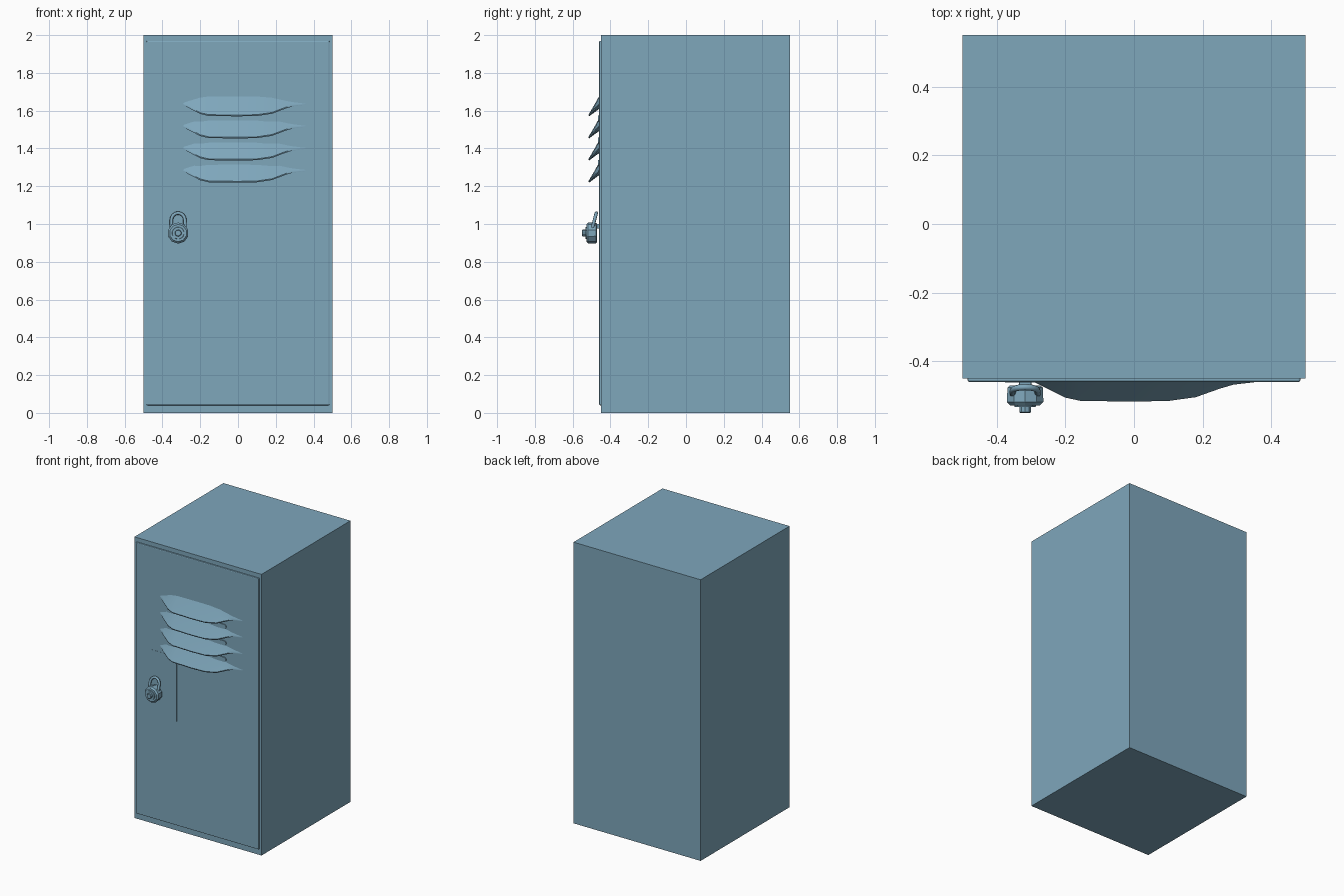
import bpy, bmesh, math
from mathutils import Vector

default = bpy.data.objects.get("Cube")
if default:
    bpy.data.objects.remove(default, do_unlink=True)

# Single painted steel colour
paint = bpy.data.materials.new("steel_blue_paint")
paint.use_nodes = True
colour = (0.21, 0.385, 0.50, 1)
paint.diffuse_color = colour
paint.node_tree.nodes["Principled BSDF"].inputs["Base Color"].default_value = colour


def finish(name, bm, smooth=None):
    bmesh.ops.recalc_face_normals(bm, faces=bm.faces)
    mesh = bpy.data.meshes.new(name)
    bm.to_mesh(mesh)
    bm.free()
    mesh.materials.append(paint)
    obj = bpy.data.objects.new(name, mesh)
    bpy.context.collection.objects.link(obj)
    if smooth:
        bpy.ops.object.select_all(action="DESELECT")
        obj.select_set(True)
        bpy.context.view_layer.objects.active = obj
        bpy.ops.object.shade_smooth_by_angle(angle=math.radians(smooth))
    return obj


def box(name, lo, hi, bevel=0):
    bm = bmesh.new()
    bmesh.ops.create_cube(bm, size=1)
    for v in bm.verts:
        v.co = [a + (c + 0.5) * (b - a) for a, b, c in zip(lo, hi, v.co)]
    if bevel:
        bmesh.ops.bevel(bm, geom=bm.edges[:], offset=bevel, segments=2,
                        profile=0.5, affect="EDGES")
    return finish(name, bm)


def loft(name, rings, smooth=None):
    """Skin closed rings of points and cap both ends."""
    bm = bmesh.new()
    rows = [[bm.verts.new(p) for p in ring] for ring in rings]
    n = len(rows[0])
    for a, b in zip(rows, rows[1:]):
        for i in range(n):
            j = (i + 1) % n
            bm.faces.new((a[i], a[j], b[j], b[i]))
    bm.faces.new(rows[0])
    bm.faces.new(rows[-1])
    return finish(name, bm, smooth)


def turned(name, centre, profile, sides, smooth=None):
    """Turn (y, radius) steps about an axis along y."""
    cx, cz = centre
    rings = []
    for y, r in profile:
        angles = [math.tau * (i + 0.5) / sides for i in range(sides)]
        rings.append([(cx + r * math.cos(a), y, cz + r * math.sin(a)) for a in angles])
    return loft(name, rings, smooth)


# Cabinet, and door with a rounded edge
box("cabinet", (-0.5, -0.45, 0), (0.5, 0.55, 2))
box("door", (-0.485, -0.46, 0.04), (0.485, -0.445, 1.97), 0.006)

# Thin lock plate
box("lock_plate", (-0.375, -0.461, 0.78), (-0.16, -0.455, 1.24))

# Pressed louvres: each station is x, bulge fraction
stations = [(-0.29, 0.02), (-0.265, 0.25), (-0.2, 0.8), (-0.155, 0.97),
            (0, 1), (0.1, 0.97), (0.18, 0.78), (0.25, 0.35),
            (0.29, 0.15), (0.36, 0.01)]
FACE = -0.459
for k in range(4):
    lip = 1.57 - 0.117 * k
    rings = []
    for x, f in stations:
        y = FACE - 0.058 * f
        z = lip + 0.062 * (1 - f)
        top = lip + 0.108 - 0.035 * (1 - f)
        rings.append([(x, FACE, top),
                      (x, FACE - 0.024 * f, top - 0.4 * (top - z)),
                      (x, y, z + 0.007),
                      (x, y + 0.004 * f, z),
                      (x, FACE, z + 0.04 * f)])
    loft("louvre_%d" % (k + 1), rings, 40)

    # Rounded slot rim between neighbouring louvres
    if k < 3:
        outline = []
        for side, cx in ((1, 0.215), (-1, -0.225)):
            for i in range(7):
                a = -math.pi / 2 + math.pi * i / 6
                outline.append((cx + side * 0.016 * math.cos(a),
                                lip - 0.012 + side * 0.016 * math.sin(a)))
        loft("slot_rim_%d" % (k + 1),
             [[(x, y, z) for x, z in outline] for y in (-0.457, -0.466)])

# Padlock body, collar and knob
LX, LZ = -0.317, 0.952
turned("padlock_body", (LX, LZ),
       [(-0.47, 0.046), (-0.476, 0.054), (-0.518, 0.056), (-0.528, 0.046)], 10)
turned("padlock_dial", (LX, LZ), [(-0.525, 0.033), (-0.533, 0.031)], 16, 40)
turned("padlock_knob", (LX, LZ), [(-0.53, 0.018), (-0.548, 0.018), (-0.55, 0.015)], 10)

# Shackle leaning back towards the door
path = [Vector((LX - 0.036, -0.495, 0.98))]
for i in range(9):
    a = math.pi * (1 - i / 8)
    s = math.sin(a)
    path.append(Vector((LX + 0.036 * math.cos(a), -0.485 + 0.01 * s, 1.02 + 0.038 * s)))
path.append(Vector((LX + 0.036, -0.495, 0.98)))
rings = []
for i, p in enumerate(path):
    tangent = (path[min(i + 1, len(path) - 1)] - path[max(i - 1, 0)]).normalized()
    u = tangent.cross(Vector((0, 1, 0))).normalized()
    w = tangent.cross(u)
    rings.append([p + 0.009 * (u * math.cos(t) + w * math.sin(t))
                  for t in [math.tau * j / 8 for j in range(8)]])
loft("padlock_shackle", rings, 50)

# Hasp that holds the shackle
box("hasp", (LX - 0.018, -0.495, 0.975), (LX + 0.018, -0.457, 1.0), 0.004)
